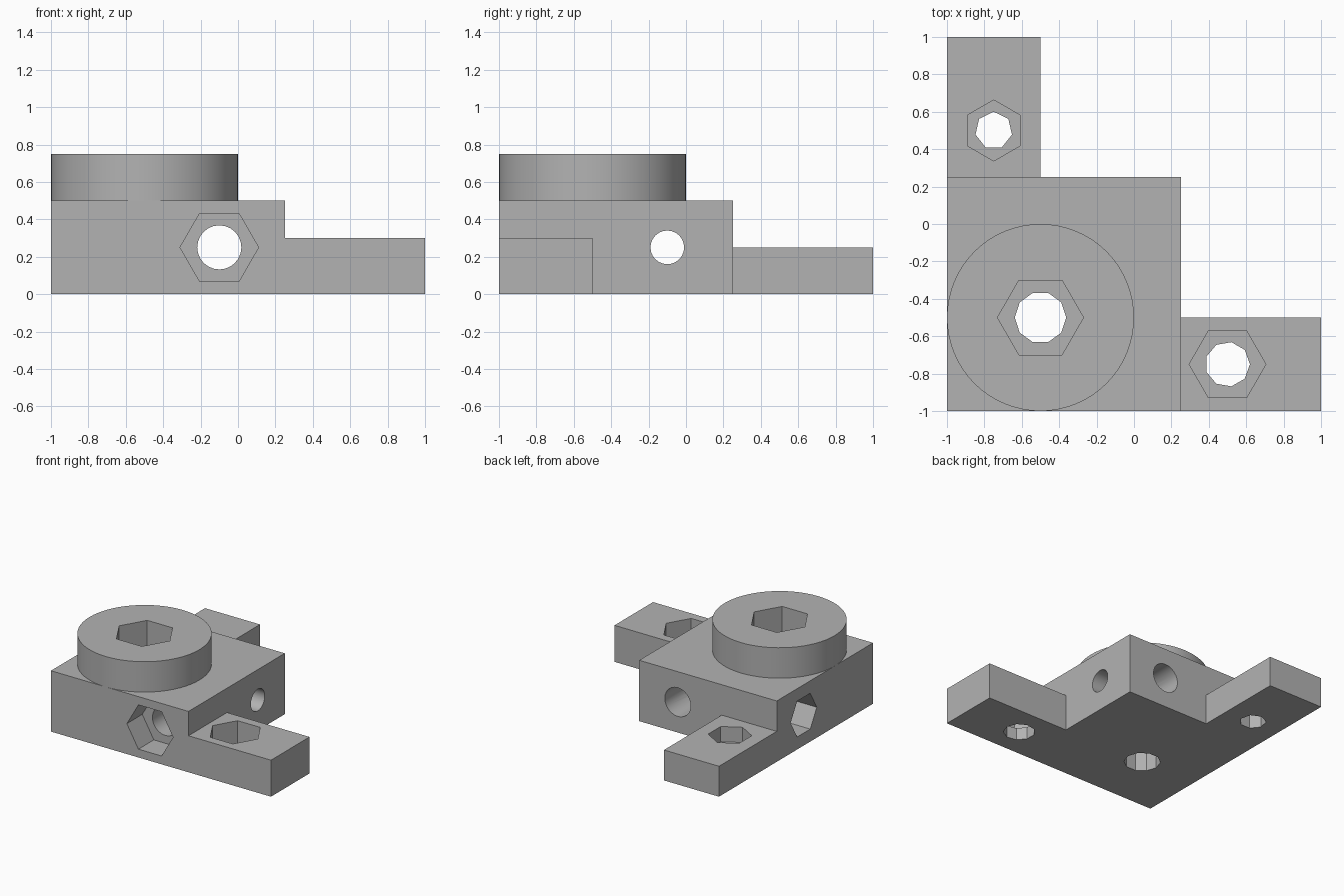
import bpy
import math
from mathutils import Matrix

cube = bpy.data.objects.get("Cube")
if cube:
    bpy.data.objects.remove(cube, do_unlink=True)

grey = bpy.data.materials.new("plain_grey")
grey.use_nodes = True
colour = (0.45, 0.45, 0.45, 1)
grey.diffuse_color = colour
grey.node_tree.nodes["Principled BSDF"].inputs["Base Color"].default_value = colour

# Maps a prism's axis from z to x or y; "up" stays up for side holes
AXES = {
    "z": Matrix.Identity(4),
    "y": Matrix.Rotation(math.radians(90), 4, "X"),
    "x": Matrix.Rotation(math.radians(90), 4, "Z") @ Matrix.Rotation(math.radians(90), 4, "X"),
}


def box(name, x, y, z):
    """Box between pairs of limits."""
    bpy.ops.mesh.primitive_cube_add(size=1)
    ob = bpy.context.object
    ob.name = name
    limits = (x, y, z)
    size = Matrix.Diagonal([b - a for a, b in limits] + [1])
    ob.data.transform(Matrix.Translation([(a + b) / 2 for a, b in limits]) @ size)
    ob.data.materials.append(grey)
    return ob


def prism(name, sides, radius, centre, length, axis="z", turn=0):
    """Regular prism with its first corner turned from the local x axis."""
    bpy.ops.mesh.primitive_cylinder_add(vertices=sides, radius=radius, depth=length)
    ob = bpy.context.object
    ob.name = name
    # the primitive's first corner lies on y
    spin = Matrix.Rotation(math.radians(turn - 90), 4, "Z")
    ob.data.transform(Matrix.Translation(centre) @ AXES[axis] @ spin)
    ob.data.materials.append(grey)
    return ob


def combine(target, tool, operation):
    mod = target.modifiers.new(operation.lower(), "BOOLEAN")
    mod.operation = operation
    mod.solver = "EXACT"
    mod.object = tool
    bpy.context.view_layer.objects.active = target
    bpy.ops.object.modifier_apply(modifier=mod.name)


def discard(ob):
    bpy.data.objects.remove(ob, do_unlink=True)


# Body: square block with two lower arms
body = box("bracket_body", (-1, 0.25), (-1, 0.25), (0, 0.5))
for arm in (
    box("right_arm", (0.15, 1), (-1, -0.5), (0, 0.3)),
    box("back_arm", (-1, -0.5), (0.15, 1), (0, 0.25)),
):
    combine(body, arm, "UNION")
    discard(arm)

# Round boss on top of the block
boss = prism("round_boss", 64, 0.5, (-0.5, -0.5, 0.625), 0.25)

# Counterbored holes: mouth, axis, bore sides, bore radius, hex radius, hex depth, turn
holes = [
    ((-0.5, -0.5, 0.75), "z", 10, 0.1375, 0.23, 0.25, 0),
    ((0.5, -0.75, 0.3), "z", 9, 0.12, 0.205, 0.2, 0),
    ((-0.75, 0.5, 0.25), "z", 7, 0.1, 0.163, 0.125, 90),
    ((-0.1, -1, 0.25), "y", 24, 0.118, 0.21, 0.2, 0),
    ((-1, -0.1, 0.25), "x", 24, 0.09, 0.17, 0.2, 0),
]
for mouth, axis, sides, bore, hex_radius, depth, turn in holes:
    targets = [body, boss] if mouth[2] > 0.5 else [body]
    bore_cutter = prism("bore_cutter", sides, bore, mouth, 4, axis, turn)
    hex_cutter = prism("hex_cutter", 6, hex_radius, mouth, depth * 2, axis, turn)
    for target in targets:
        combine(target, bore_cutter, "DIFFERENCE")
        # the boss recess ends level with the block top
        if not (target is body and len(targets) == 2):
            combine(target, hex_cutter, "DIFFERENCE")
    discard(bore_cutter)
    discard(hex_cutter)

# Smooth round walls, crisp edges elsewhere
for ob in (body, boss):
    bpy.ops.object.select_all(action="DESELECT")
    ob.select_set(True)
    bpy.context.view_layer.objects.active = ob
    bpy.ops.object.shade_smooth_by_angle(angle=math.radians(31))
